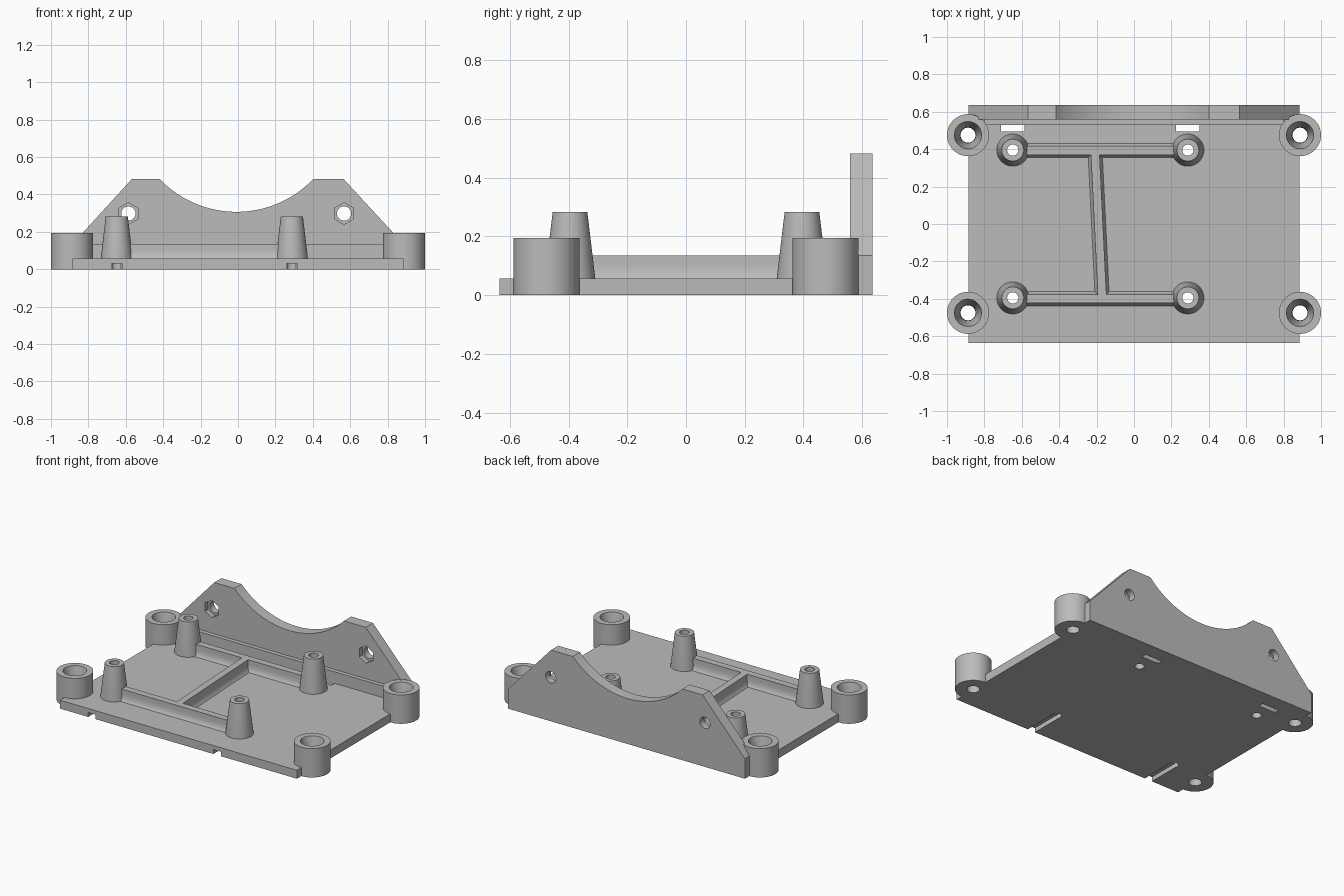
import bpy, bmesh, math
from mathutils import Matrix

if "Cube" in bpy.data.objects:
    bpy.data.objects.remove(bpy.data.objects["Cube"], do_unlink=True)

GREY = (0.5, 0.5, 0.5, 1)
mat = bpy.data.materials.new("plain grey")
mat.use_nodes = True
mat.diffuse_color = GREY
mat.node_tree.nodes["Principled BSDF"].inputs["Base Color"].default_value = GREY


def finish(name, bm):
    """Turn a bmesh into a named, shaded, grey object."""
    bmesh.ops.recalc_face_normals(bm, faces=bm.faces)
    me = bpy.data.meshes.new(name)
    bm.to_mesh(me)
    bm.free()
    me.materials.append(mat)
    me.shade_smooth()
    me.set_sharp_from_angle(angle=math.radians(30))
    ob = bpy.data.objects.new(name, me)
    bpy.context.collection.objects.link(ob)
    return ob


def box(name, x, y, z):
    bm = bmesh.new()
    size = Matrix.Diagonal((x[1] - x[0], y[1] - y[0], z[1] - z[0], 1))
    mid = Matrix.Translation((sum(x) / 2, sum(y) / 2, sum(z) / 2))
    bmesh.ops.create_cube(bm, size=1, matrix=mid @ size)
    return finish(name, bm)


def prism(name, start, end):
    """Loft between two matching closed loops."""
    bm = bmesh.new()
    a = [bm.verts.new(p) for p in start]
    b = [bm.verts.new(p) for p in end]
    n = len(a)
    for i in range(n):
        j = (i + 1) % n
        bm.faces.new((a[i], a[j], b[j], b[i]))
    bm.faces.new(a)
    bm.faces.new(b)
    return finish(name, bm)


def ring(name, x, y, profile, steps=48):
    """Lathe a closed (radius, height) profile."""
    bm = bmesh.new()
    loops = []
    for k in range(steps):
        a = math.tau * k / steps
        loops.append([bm.verts.new((x + r * math.cos(a), y + r * math.sin(a), z)) for r, z in profile])
    n = len(profile)
    for k in range(steps):
        p, q = loops[k], loops[(k + 1) % steps]
        for i in range(n):
            j = (i + 1) % n
            bm.faces.new((p[i], q[i], q[j], p[j]))
    return finish(name, bm)


def rod(name, centre, radius, depth, sides=40, along_y=False):
    bm = bmesh.new()
    turn = Matrix.Rotation(math.pi / 2, 4, "X") if along_y else Matrix()
    bmesh.ops.create_cone(bm, cap_ends=True, segments=sides, radius1=radius, radius2=radius,
                          depth=depth, matrix=Matrix.Translation(centre) @ turn)
    return finish(name, bm)


def cut(target, cutters):
    """Subtract the cutters, bake the result and discard them."""
    for c in cutters:
        c.hide_render = True
        m = target.modifiers.new("cut", "BOOLEAN")
        m.operation, m.solver, m.object = "DIFFERENCE", "EXACT", c
    bpy.context.view_layer.update()
    graph = bpy.context.evaluated_depsgraph_get()
    me = bpy.data.meshes.new_from_object(target.evaluated_get(graph))
    target.modifiers.clear()
    target.data = me
    me.shade_smooth()
    me.set_sharp_from_angle(angle=math.radians(30))
    for c in cutters:
        bpy.data.objects.remove(c, do_unlink=True)


W, D, T = 0.885, 0.635, 0.057          # plate half width, half depth, thickness
BOSS_X, BOSS_Y = 0.8875, 0.475
POST_X, POST_Y = (-0.648, 0.288), 0.395
RIB_TOP = 0.135

# Base plate with screw holes, nut grooves and strap slots
plate = box("base_plate", (-W, W), (-D, D), (0, T))
cutters = []
for sx in (-1, 1):
    for sy in (-1, 1):
        cutters.append(rod("boss_cutter", (sx * BOSS_X, sy * BOSS_Y, 0), 0.1, 0.4))
for px in POST_X:
    for sy in (-1, 1):
        cutters.append(rod("post_cutter", (px, sy * POST_Y, 0), 0.03, 0.4))
    cutters.append(box("groove_cutter", (px - 0.028, px + 0.028), (-0.7, -0.375), (-0.1, 0.03)))
    cutters.append(box("slot_cutter", (px - 0.063, px + 0.063), (0.495, 0.53), (-0.1, 0.2)))
cut(plate, cutters)

# Corner bosses with countersunk holes
for sx, side in ((-1, "right"), (1, "left")):
    for sy, end in ((-1, "front"), (1, "back")):
        ring(f"{end}_{side}_corner_boss", sx * BOSS_X, sy * BOSS_Y,
             [(0.04, 0), (0.1125, 0), (0.1125, 0.195), (0.073, 0.195), (0.042, T)])

# Tapered mounting posts
for px, side in zip(POST_X, ("right", "left")):
    for sy, end in ((-1, "front"), (1, "back")):
        ring(f"{end}_{side}_post", px, sy * POST_Y,
             [(0.03, T - 0.01), (0.086, T - 0.01), (0.086, T), (0.059, 0.283), (0.03, 0.283)])

# Stiffening ribs with flared feet
half = [(0.038, T - 0.01), (0.038, T), (0.03, 0.068), (0.025, 0.085), (0.023, 0.105), (0.023, RIB_TOP)]
section = half + [(-w, z) for w, z in reversed(half)]
for y, end in ((-0.4, "front"), (0.393, "back")):
    prism(f"{end}_rib", *[[(x, y + w, z) for w, z in section] for x in (POST_X[0] + 0.045, POST_X[1] - 0.045)])
prism("cross_rib", *[[(x + w, y, z) for w, z in section] for x, y in ((-0.17, -0.39), (-0.208, 0.385))])

# Back wall with a round cradle
R, CX, CZ = 0.568, -0.008, 0.875
sweep = math.acos((CZ - 0.482) / R)
outline = [(-W, 0), (-W, RIB_TOP), (-0.568, 0.482)]
for k in range(41):
    a = -sweep + 2 * sweep * k / 40
    outline.append((CX + R * math.sin(a), CZ - R * math.cos(a)))
outline += [(0.565, 0.482), (W, RIB_TOP), (W, 0)]
wall = prism("back_wall", *[[(x, y, z) for x, z in outline] for y in (0.558, D)])

# Bolt holes with hexagonal nut pockets
cutters = []
for x in (-0.586, 0.567):
    cutters.append(rod("bolt_cutter", (x, 0.6, 0.298), 0.038, 0.4, along_y=True))
    cutters.append(rod("nut_cutter", (x, 0.55, 0.298), 0.058, 0.08, sides=6, along_y=True))
cut(wall, cutters)

# Ledge along the foot of the wall
box("wall_ledge", (-0.8, 0.8), (0.53, 0.57), (T - 0.01, RIB_TOP))
